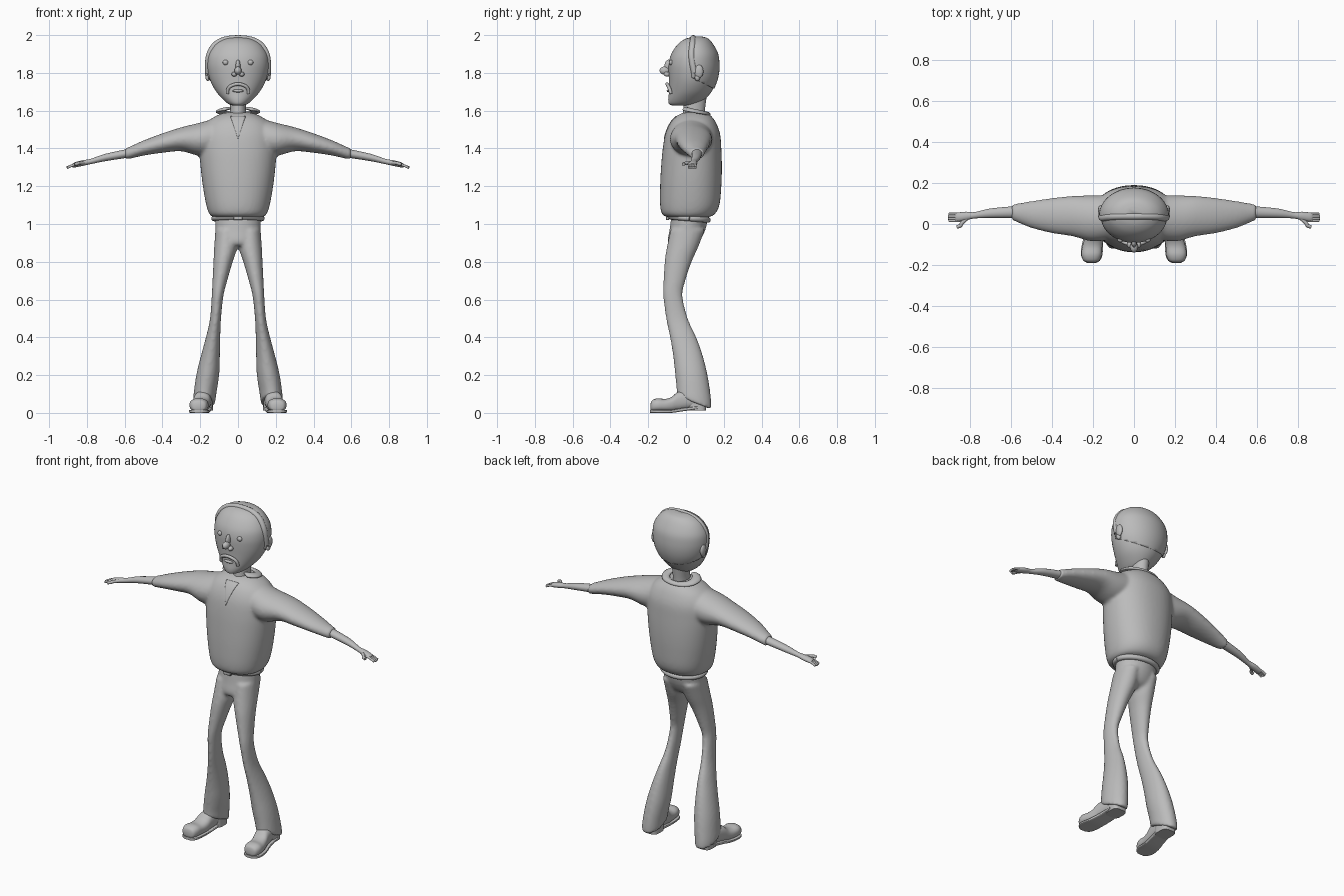
import bpy, bmesh
from math import sin, cos, pi, radians
from mathutils import Matrix, Vector

cube = bpy.data.objects.get("Cube")
if cube:
    bpy.data.objects.remove(cube, do_unlink=True)

grey = bpy.data.materials.new("plain_grey")
grey.use_nodes = True
COL = (0.5, 0.5, 0.5, 1)
grey.diffuse_color = COL
grey.node_tree.nodes["Principled BSDF"].inputs["Base Color"].default_value = COL


def spline(rows, steps):
    """Catmull-Rom interpolation of equal-length rows."""
    out = []
    for i in range(len(rows) - 1):
        p0, p1 = rows[max(i - 1, 0)], rows[i]
        p2, p3 = rows[i + 1], rows[min(i + 2, len(rows) - 1)]
        for k in range(steps):
            t = k / steps
            out.append([b + t * ((c - a) + t * (2*a - 5*b + 4*c - d + t * (3*b - a - 3*c + d))) / 2
                        for a, b, c, d in zip(p0, p1, p2, p3)])
    return out + [list(rows[-1])]


def loft(bm, axis, rows, side=1, power=2.0, n=32, steps=4):
    """Rows: position along axis, low/high of the two other axes, optional tilt."""
    rows = spline([list(r) + [0] * (6 - len(r)) for r in rows], steps)
    u, v = [i for i in range(3) if i != axis]
    rings = []
    for pos, u0, u1, v0, v1, tilt in rows:
        ring = []
        for k in range(n):
            a = 2 * pi * k / n
            c, s = [abs(f) ** (2 / power) * (1 if f > 0 else -1) for f in (cos(a), sin(a))]
            p = [0, 0, 0]
            p[u] = (u0 + u1) / 2 + c * (u1 - u0) / 2
            p[v] = (v0 + v1) / 2 + s * (v1 - v0) / 2
            p[axis] = pos + tilt * s * (v1 - v0) / 2
            p[0] *= side
            ring.append(bm.verts.new(p))
        rings.append(ring)
    for a, b in zip(rings, rings[1:]):
        for k in range(n):
            bm.faces.new((a[k], a[k - 1], b[k - 1], b[k]))
    bm.faces.new(rings[0])
    bm.faces.new(rings[-1])


def ball(bm, pos, size):
    m = Matrix.Translation(pos) @ Matrix.Diagonal((*size, 1))
    bmesh.ops.create_uvsphere(bm, u_segments=20, v_segments=12, radius=1, matrix=m)


def box(bm, pos, size):
    m = Matrix.Translation(pos) @ Matrix.Diagonal((*size, 1))
    bmesh.ops.create_cube(bm, size=1, matrix=m)


def finish(name, bm, mirror=False, angle=50):
    bmesh.ops.recalc_face_normals(bm, faces=bm.faces[:])
    me = bpy.data.meshes.new(name)
    bm.to_mesh(me)
    bm.free()
    ob = bpy.data.objects.new(name, me)
    bpy.context.collection.objects.link(ob)
    me.materials.append(grey)
    bpy.ops.object.select_all(action='DESELECT')
    ob.select_set(True)
    bpy.context.view_layer.objects.active = ob
    bpy.ops.object.shade_smooth_by_angle(angle=radians(angle))
    if mirror:
        ob.modifiers.new("mirror", 'MIRROR')
    return ob


def blend(ob):
    """Fuse overlapping volumes into one soft skin."""
    r = ob.modifiers.new("fuse", 'REMESH')
    r.mode, r.voxel_size, r.use_smooth_shade = 'VOXEL', 0.009, True
    s = ob.modifiers.new("soften", 'SMOOTH')
    s.factor, s.iterations = 0.5, 6


def tube(name, points, radius, mirror=False):
    cu = bpy.data.curves.new(name, 'CURVE')
    cu.dimensions = '3D'
    cu.bevel_depth, cu.bevel_resolution, cu.use_fill_caps = radius, 4, True
    sp = cu.splines.new('POLY')
    pts = spline(points, 5)
    sp.points.add(len(pts) - 1)
    for p, q in zip(sp.points, pts):
        p.co = (*q, 1)
    cu.materials.append(grey)
    ob = bpy.data.objects.new(name, cu)
    bpy.context.collection.objects.link(ob)
    if mirror:
        ob.modifiers.new("mirror", 'MIRROR')
    return ob


def centred(rows):
    return [(z, -w, w, a, b) for z, w, a, b in rows]


# Shirt: torso and sleeves fused
bm = bmesh.new()
loft(bm, 2, centred([
    (1.035, .125, -.09, .115), (1.05, .15, -.125, .15), (1.1, .168, -.137, .177),
    (1.2, .186, -.137, .187), (1.3, .198, -.132, .19), (1.4, .205, -.123, .187),
    (1.48, .2, -.108, .18), (1.54, .165, -.08, .157), (1.575, .11, -.045, .13),
    (1.59, .07, -.01, .105)]), power=2.2, n=48)
for s in (1, -1):
    loft(bm, 0, [
        (.08, -.07, .14, 1.36, 1.57), (.2, -.085, .14, 1.36, 1.537), (.3, -.06, .137, 1.385, 1.512),
        (.4, -.045, .127, 1.377, 1.48), (.5, -.02, .112, 1.362, 1.442),
        (.57, .008, .1, 1.346, 1.411), (.597, .02, .095, 1.342, 1.4)], side=s)
shirt = finish("shirt", bm)
blend(shirt)

# Neckline: thin V-shaped placket hugging the chest
bm = bmesh.new()
grid = []
for i in range(13):
    t = i / 12
    grid.append([bm.verts.new((.042 * t * (j - 4) / 4, -.12 + .065 * t, 1.45 + .125 * t)) for j in range(9)])
for a, b in zip(grid, grid[1:]):
    for j in range(8):
        bm.faces.new((a[j], a[j + 1], b[j + 1], b[j]))
bmesh.ops.remove_doubles(bm, verts=bm.verts[:], dist=.0005)
placket = finish("neckline_placket", bm)
w = placket.modifiers.new("hug", 'SHRINKWRAP')
w.target, w.offset, w.wrap_mode = shirt, .003, 'ABOVE_SURFACE'
placket.modifiers.new("thickness", 'SOLIDIFY').thickness = .005

# Collar: open band round the neck, higher at the front
bm = bmesh.new()
pairs = []
for i in range(37):
    a = radians(-58 + 296 * i / 36)
    z = 1.598 - .014 * sin(a)
    wide = .118 + .02 * max(0, -sin(a))
    pairs.append([bm.verts.new((r * cos(a), .048 + q * sin(a), z + h))
                  for r, q, h in ((.065, .05, 0), (.09, .066, .006), (wide, .082, -.008))])
for a, b in zip(pairs, pairs[1:]):
    for k in range(2):
        bm.faces.new((a[k], a[k + 1], b[k + 1], b[k]))
collar = finish("collar", bm)
m = collar.modifiers.new("thickness", 'SOLIDIFY')
m.thickness, m.offset = .016, 0
collar.modifiers.new("round", 'SUBSURF').levels = 1

# Forearms and hands
bm = bmesh.new()
loft(bm, 0, [
    (.57, .03, .088, 1.353, 1.4), (.7, .03, .076, 1.333, 1.372), (.78, .027, .058, 1.317, 1.345),
    (.82, .018, .06, 1.308, 1.338), (.86, .012, .056, 1.3, 1.328), (.875, .016, .052, 1.3, 1.32)], n=24)
finish("forearm_and_hand", bm, mirror=True)
for i in range(4):
    y = .016 + .011 * i
    end = .9 + .008 * sin(pi * (i + .5) / 4)
    tube("finger", [(.85, y, 1.317), (.88, y, 1.309), (end, y, 1.298)], .0065, mirror=True)
tube("thumb", [(.815, .028, 1.324), (.84, .005, 1.322), (.848, -.008, 1.32), (.865, -.014, 1.316)],
     .009, mirror=True)

# Trousers: hips and flared legs fused
bm = bmesh.new()
loft(bm, 2, centred([
    (.885, .085, -.085, .03), (.91, .118, -.097, .07), (.97, .12, -.087, .103),
    (1.04, .122, -.078, .117)]), n=40)
for s in (1, -1):
    loft(bm, 2, [
        (.055, .12, .238, -.05, .135, -.4), (.1, .115, .235, -.05, .133, -.3),
        (.2, .1, .221, -.058, .116, -.1), (.3, .096, .197, -.068, .09), (.4, .094, .17, -.085, .055),
        (.5, .09, .148, -.106, .01), (.62, .077, .139, -.121, -.018), (.7, .057, .135, -.119, -.003),
        (.8, .028, .13, -.113, .03), (.88, .003, .126, -.101, .066), (.97, .005, .12, -.082, .1)],
         side=s)
blend(finish("trousers", bm))

# Belt and buckle
tube("belt", [(.126 * cos(a), .018 + .098 * sin(a), 1.03 - .008 * sin(a))
              for a in [2 * pi * i / 24 for i in range(25)]], .015)
bm = bmesh.new()
box(bm, (0, -.098, 1.038), (.05, .018, .036))
buckle = finish("belt_buckle", bm, angle=20)
buckle.modifiers.new("soft_edges", 'BEVEL').width = .004

# Shoes: upper, sole and heel
bm = bmesh.new()
loft(bm, 1, [
    (-.188, .19, .225, .02, .045), (-.18, .17, .246, .008, .066), (-.15, .158, .257, .006, .077),
    (-.11, .155, .252, .006, .074), (-.075, .15, .243, .006, .085), (-.04, .145, .235, .01, .112),
    (.03, .138, .225, .02, .12), (.1, .14, .215, .025, .11)], power=2.4)
finish("shoe_upper", bm, mirror=True)
bm = bmesh.new()
loft(bm, 1, [
    (-.19, .185, .23, 0, .016), (-.175, .163, .25, 0, .016), (-.14, .153, .26, 0, .016),
    (-.08, .15, .25, 0, .016), (-.02, .142, .235, .008, .026), (.06, .138, .225, .02, .035)], power=6)
finish("shoe_sole", bm, mirror=True, angle=35)
bm = bmesh.new()
loft(bm, 2, [(.012, .132, .222, .005, .105), (.06, .135, .222, 0, .11)], power=3.5, steps=1)
finish("shoe_heel", bm, mirror=True, angle=35)

# Neck
bm = bmesh.new()
loft(bm, 2, centred([(1.54, .05, -.025, .1), (1.6, .042, -.015, .1), (1.68, .045, -.01, .11)]))
finish("neck", bm)

# Head
skull = [(1.628, .03, -.075, .03), (1.636, .052, -.09, .065), (1.66, .08, -.094, .1),
         (1.7, .115, -.09, .135), (1.75, .143, -.09, .158), (1.8, .158, -.092, .169),
         (1.85, .163, -.091, .17), (1.9, .155, -.078, .162), (1.95, .123, -.045, .135),
         (1.978, .08, -.008, .108), (1.988, .035, .025, .075)]
bm = bmesh.new()
loft(bm, 2, centred(skull), n=48)
finish("head", bm)

# Hair: shell over the back of the head with a rolled front edge
bm = bmesh.new()
loft(bm, 2, centred([(z + .005, w + .007, a, b + .007) for z, w, a, b in skull]), n=48)
for co, no in (((0, .03, 1.9), (0, 1, 0)), ((0, .08, 1.75), (0, .5, 1))):
    bmesh.ops.bisect_plane(bm, geom=bm.verts[:] + bm.edges[:] + bm.faces[:],
                           plane_co=co, plane_no=no, clear_inner=True)
hair = finish("hair", bm)
hair.modifiers.new("thickness", 'SOLIDIFY').thickness = .01
half = [(.157, .045, 1.8), (.158, .035, 1.85), (.15, .03, 1.9), (.12, .035, 1.948), (.07, .038, 1.975)]
tube("hair_front_roll", half + [(0, .038, 1.983)] + [(-x, y, z) for x, y, z in half[::-1]], .017)

# Ears
bm = bmesh.new()
ball(bm, (.163, .068, 1.808), (.013, .024, .036))
ball(bm, (.16, .06, 1.775), (.012, .014, .018))
finish("ear", bm, mirror=True)

# Eyes
bm = bmesh.new()
ball(bm, (.066, -.078, 1.855), (.015, .012, .014))
finish("eye", bm, mirror=True)

# Nose
bm = bmesh.new()
ball(bm, (0, -.112, 1.812), (.019, .028, .022))
ball(bm, (0, -.092, 1.835), (.013, .022, .035))
for s in (1, -1):
    ball(bm, (s * .02, -.1, 1.793), (.014, .018, .013))
finish("nose", bm)

# Drooping moustache and lower lip
droop = [(.056, -.08, 1.69), (.054, -.086, 1.712), (.042, -.093, 1.728), (.02, -.098, 1.738)]
tube("moustache", droop + [(0, -.1, 1.741)] + [(-x, y, z) for x, y, z in droop[::-1]], .009)
bm = bmesh.new()
ball(bm, (0, -.09, 1.705), (.03, .012, .008))
finish("lower_lip", bm)
